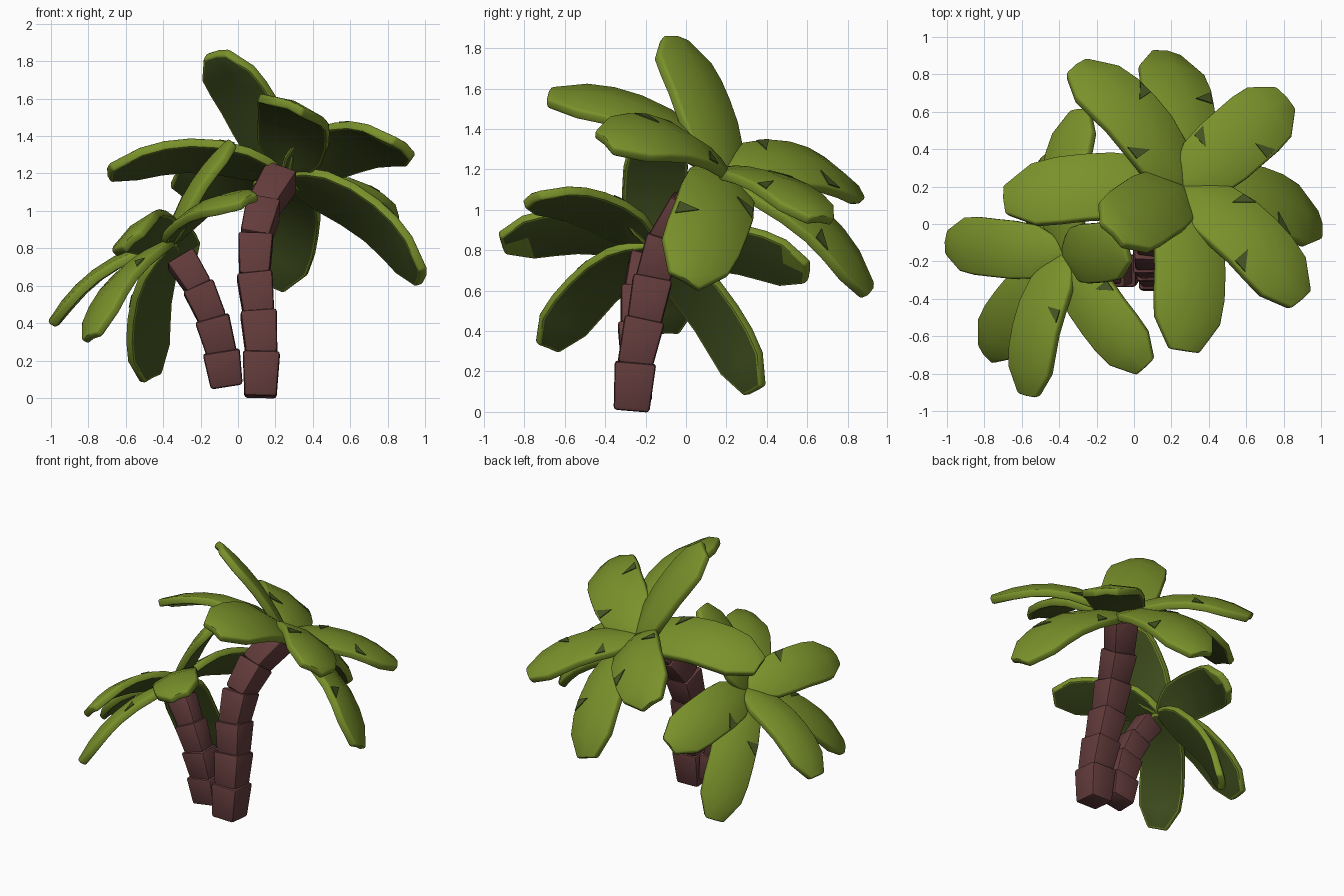
import bpy, bmesh, math
from mathutils import Vector as V

if "Cube" in bpy.data.objects:
    bpy.data.objects.remove(bpy.data.objects["Cube"])

def material(name, rgb):
    m = bpy.data.materials.new(name)
    m.diffuse_color = (*rgb, 1)
    m.use_nodes = True
    m.node_tree.nodes["Principled BSDF"].inputs["Base Color"].default_value = m.diffuse_color
    return m

GREEN = material("leaf green", (0.195, 0.285, 0.024))
DARK = material("dark leaf green", (0.062, 0.092, 0.016))
BROWN = material("bark brown", (0.125, 0.044, 0.044))

def finish(bm, name, mats, angle=40):
    bmesh.ops.recalc_face_normals(bm, faces=bm.faces[:])
    me = bpy.data.meshes.new(name)
    bm.to_mesh(me)
    bm.free()
    ob = bpy.data.objects.new(name, me)
    bpy.context.collection.objects.link(ob)
    for m in mats:
        me.materials.append(m)
    bpy.ops.object.select_all(action='DESELECT')
    ob.select_set(True)
    bpy.context.view_layer.objects.active = ob
    bpy.ops.object.shade_smooth_by_angle(angle=math.radians(angle))
    return ob

def sharp_bevel(bm, width, limit):
    bmesh.ops.recalc_face_normals(bm, faces=bm.faces[:])
    es = [e for e in bm.edges if len(e.link_faces) == 2 and e.calc_face_angle(0) > limit]
    bmesh.ops.bevel(bm, geom=es, offset=width, segments=2, profile=0.5,
                    affect='EDGES', clamp_overlap=True)

# Trunk: stacked square blocks, each flaring towards its top
def trunk(name, path, r0, r1, depth):
    n = len(path) - 1
    for i in range(n):
        a, b = V(path[i]), V(path[i + 1])
        d = (b - a).normalized()
        u = (V((1, 0, 0)) - d * d.x).normalized()
        v = d.cross(u)
        top = r0 + (r1 - r0) * i / (n - 1)
        bm = bmesh.new()
        rings = []
        for c, r in ((a - d * (0.02 if i else 0), top * 0.86), (b, top)):
            rings.append([bm.verts.new(c + u * r * x + v * r * y * depth)
                          for x, y in ((-1, -1), (1, -1), (1, 1), (-1, 1))])
        lo, hi = rings
        bm.faces.new(lo[::-1])
        bm.faces.new(hi)
        for k in range(4):
            bm.faces.new((lo[k], lo[(k + 1) % 4], hi[(k + 1) % 4], hi[k]))
        sharp_bevel(bm, 0.016, 0.7)
        finish(bm, f"{name}_block_{i + 1}", [BROWN])

trunk("tall_trunk", [(.12, -.27, .005), (.125, -.25, .245), (.11, -.205, .455), (.088, -.165, .66),
                     (.095, -.1, .86), (.14, .015, 1.03), (.235, .15, 1.185)], .1, .09, 1.03)
trunk("short_trunk", [(-.06, -.245, .06), (-.09, -.25, .25), (-.14, -.255, .43),
                      (-.215, -.245, .6), (-.31, -.21, .75)], .1, .082, .88)

# Leaf outline: position along the leaf, fraction of the half width
OUTLINE = [(0, .25), (.1, .66), (.21, .92), (.38, 1), (.55, 1), (.7, 1), (.84, .93), (1, .42)]

def leaf(name, base, tip, axis, half, rise, marks, thick=.052, bright_tip=False):
    base, axis = V(base), V(axis)
    tip = base + (V(tip) - base) * 1.035
    side = (tip - base).cross(axis).normalized()          # right-hand edge
    up = side.cross(tip - base).normalized()
    ctrl = (base + tip) / 2 + up * rise * 2

    def frame(t):
        c = base * (1 - t) ** 2 + ctrl * 2 * t * (1 - t) + tip * t * t
        tan = ((ctrl - base) * (1 - t) + (tip - ctrl) * t).normalized()
        return c, side.cross(tan)

    def width(t):
        for (t0, w0), (t1, w1) in zip(OUTLINE, OUTLINE[1:]):
            if t <= t1:
                return half * (w0 + (w1 - w0) * (t - t0) / (t1 - t0))

    def point(t, s, lift):
        c, n = frame(t)
        w = width(t)
        return c + side * w * s + n * (lift - abs(s) * w * .15)

    bm = bmesh.new()
    rings = []
    for t, _ in OUTLINE:
        rings.append([bm.verts.new(point(t, s, h)) for s, h in
                      ((-1, thick / 2), (0, thick / 2), (1, thick / 2),
                       (1, -thick / 2), (0, -thick / 2), (-1, -thick / 2))])
    for i, (a, b) in enumerate(zip(rings, rings[1:])):
        for k in range(6):
            f = bm.faces.new((a[k], a[(k + 1) % 6], b[(k + 1) % 6], b[k]))
            f.material_index = 1 if k in (3, 4) else 0     # dark underside
            if bright_tip and k == 3 and i == len(rings) - 2:
                f.material_index = 0
    for r in (rings[0], rings[-1]):
        bm.faces.new((r[0], r[1], r[4], r[5]))
        bm.faces.new((r[1], r[2], r[3], r[4]))
    sharp_bevel(bm, 0.013, 0.8)
    # bevel strips stay bright, only the flat underside is dark
    for f in bm.faces:
        if f.material_index == 1 and f.calc_area() < 0.0006:
            f.material_index = 0
    finish(bm, name, [GREEN, DARK], 45)

    # small dark wedges painted on the upper face
    for j, (t, s) in enumerate(marks):
        bm = bmesh.new()
        rows = [[bm.verts.new(point(tt, ss, thick / 2 + h)) for tt, ss in
                 ((t - .04, s * .93), (t + .05, s * .93), (t - .04, s * .42))] for h in (-.003, .004)]
        bm.faces.new(rows[0][::-1])
        bm.faces.new(rows[1])
        for k in range(3):
            m = (k + 1) % 3
            bm.faces.new((rows[0][k], rows[0][m], rows[1][m], rows[1][k]))
        finish(bm, f"{name}_mark_{j + 1}", [DARK])

# Tall crown: tip, rise of the arch, facing direction, half width
C, A = (.255, .19, 1.19), (.38, .38, .85)
TALL = [((-.10, -.045, 1.825), .045, (.5, .6, .5), .2),
        ((.27, -.65, 1.555), .125, A, .2),
        ((.87, -.385, 1.335), .125, A, .195),
        ((.965, .0, .665), .12, (.3, .5, .8), .2),
        ((.79, .655, .96), .08, A, .19),
        ((.175, .885, .62), .115, A, .2),
        ((-.29, .82, 1.1), .12, (.5, .3, .8), .19),
        ((-.66, .13, 1.21), .13, A, .19)]
for i, (tip, rise, axis, half) in enumerate(TALL):
    leaf(f"tall_palm_leaf_{i + 1}", C, tip, axis, half, rise,
         [] if i == 0 else [(.34, -1)] if i in (1, 7) else [(.34, -1), (.62, 1)],
         bright_tip=i == 2)

# Short crown
C, A = (-.365, -.165, .83), (-.45, 0, .87)
SHORT = [((-.045, -.14, 1.35), .05, (-.45, -.12, .87), .16),
         ((.045, -.745, 1.05), .09, A, .155),
         ((-.56, -.89, .84), .1, (-.65, 0, .75), .155),
         ((-.775, -.675, .34), .09, A, .155),
         ((-.975, -.1, .41), .09, A, .155),
         ((-.47, .33, .13), .09, A, .155),
         ((-.29, .58, .70), .09, (-.68, 0, .7), .16)]
for i, (tip, rise, axis, half) in enumerate(SHORT):
    leaf(f"short_palm_leaf_{i + 1}", C, tip, axis, half, rise,
         [] if i in (0, 4) else [(.42, -1)], .05, bright_tip=i in (2, 6))
